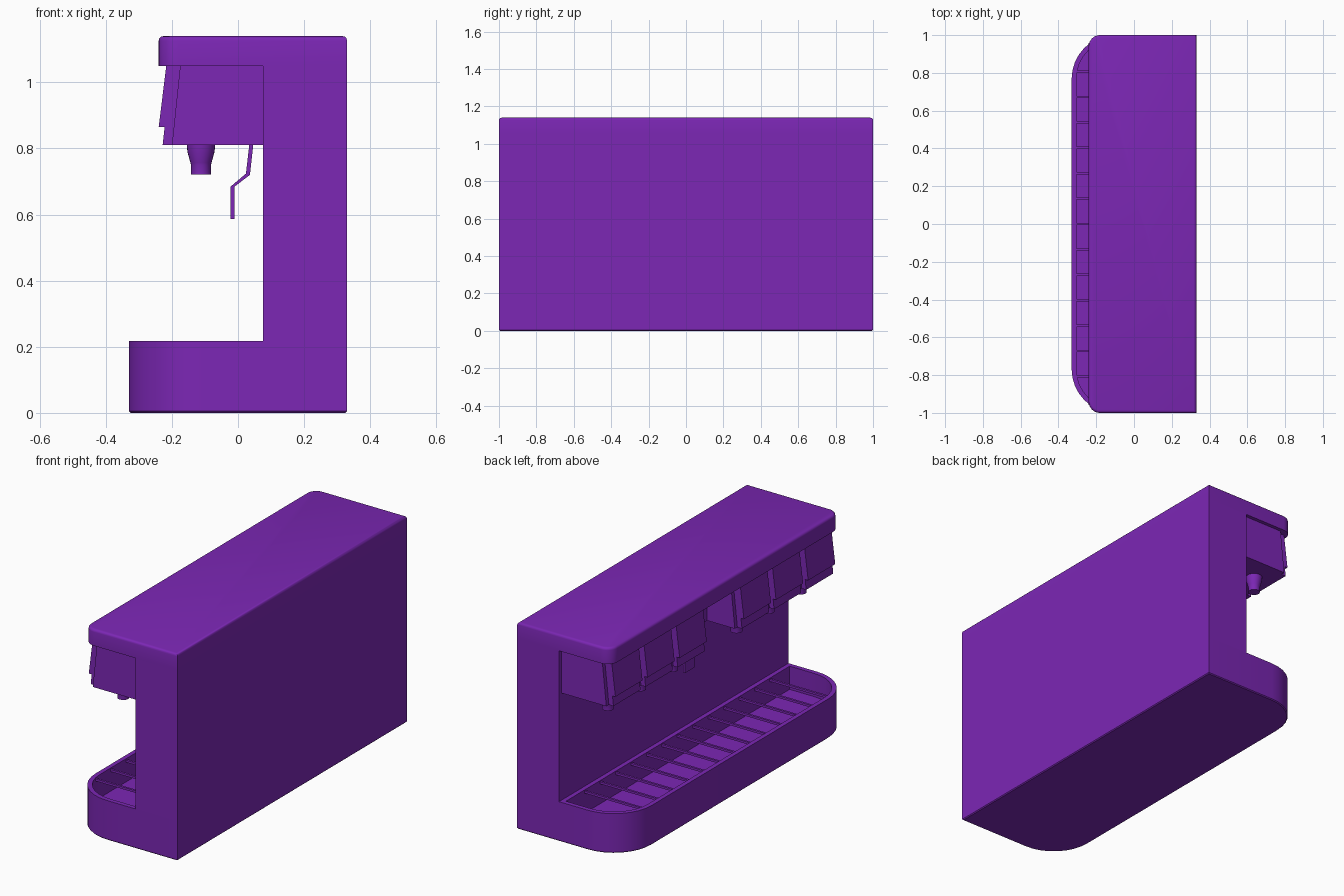
import bpy, bmesh, math

if "Cube" in bpy.data.objects:
    bpy.data.objects.remove(bpy.data.objects["Cube"])

mat = bpy.data.materials.new("purple_plastic")
mat.diffuse_color = (0.2, 0.02, 0.46, 1)
mat.use_nodes = True
mat.node_tree.nodes["Principled BSDF"].inputs["Base Color"].default_value = mat.diffuse_color


def finish(name, bm, smooth=False):
    bmesh.ops.recalc_face_normals(bm, faces=bm.faces[:])
    me = bpy.data.meshes.new(name)
    bm.to_mesh(me)
    bm.free()
    me.materials.append(mat)
    ob = bpy.data.objects.new(name, me)
    bpy.context.collection.objects.link(ob)
    if smooth:
        bpy.ops.object.select_all(action='DESELECT')
        ob.select_set(True)
        bpy.context.view_layer.objects.active = ob
        bpy.ops.object.shade_smooth_by_angle(angle=math.radians(35))
    return ob


def outline(x0, x1, h, r, n=8):
    """Plan outline: square at the back (x1), rounded corners at the front (x0)."""
    pts = [(x1, h)]
    for cy, start in ((h - r, 90), (r - h, 180)):
        for i in range(n + 1):
            a = math.radians(start + 90 * i / n)
            pts.append((x0 + r + r * math.cos(a), cy + r * math.sin(a)))
    return pts + [(x1, -h)]


def loft(name, rings):
    """Skin a list of (points, z) rings and cap both ends."""
    bm = bmesh.new()
    loops = [[bm.verts.new((x, y, z)) for x, y in pts] for pts, z in rings]
    for a, b in zip(loops, loops[1:]):
        for i in range(len(a)):
            j = (i + 1) % len(a)
            bm.faces.new((a[i], a[j], b[j], b[i]))
    bm.faces.new(loops[0])
    bm.faces.new(loops[-1])
    return finish(name, bm, True)


def prism(name, profile, y0, y1):
    """Extrude an xz profile along y."""
    bm = bmesh.new()
    f = bm.faces.new([bm.verts.new((x, y0, z)) for x, z in profile])
    ext = bmesh.ops.extrude_face_region(bm, geom=[f])["geom"]
    bmesh.ops.translate(bm, vec=(0, y1 - y0, 0),
                        verts=[v for v in ext if isinstance(v, bmesh.types.BMVert)])
    return finish(name, bm)


def box(name, x0, x1, y0, y1, z0, z1):
    return prism(name, [(x0, z0), (x1, z0), (x1, z1), (x0, z1)], y0, y1)


def lathe(name, x, y, profile, n=24):
    ring = [(math.cos(2 * math.pi * i / n), math.sin(2 * math.pi * i / n)) for i in range(n)]
    return loft(name, [([(x + r * c, y + r * s) for c, s in ring], z) for r, z in profile])


def inset(x0, x1, h, r, d):
    return outline(x0 + d, x1 - d, h - d, r - d)


# Base with a recessed drip tray
base = (-0.33, 0.33, 1.0, 0.23)
tray = outline(-0.305, 0.05, 0.975, 0.205)
loft("base_with_drip_tray", [(inset(*base, 0.005), 0), (outline(*base), 0.005),
                             (outline(*base), 0.218), (tray, 0.218), (tray, 0.09)])

# Drip grate bars
for k in range(-6, 7):
    y = k * 0.1345
    box(f"grate_bar_{k + 7}", -0.304, 0.05, y - 0.006, y + 0.006, 0.2, 0.212)

# Back column and rounded top cap
box("back_column", 0.075, 0.33, -1, 1, 0.218, 1.05)
cap = (-0.24, 0.33, 1.0, 0.06)
loft("top_cap", [(outline(*cap), 1.05)] +
     [(inset(*cap, 0.014 * (1 - math.cos(a))), 1.126 + 0.014 * math.sin(a))
      for a in (math.radians(d) for d in (0, 30, 60, 90))])

# Two valve housings, each with three front panels and nozzles
housing = [(0.075, 1.05), (0.075, 0.81), (-0.2, 0.81), (-0.175, 1.05)]
panel = [(-0.175, 1.05), (-0.2, 0.81), (-0.228, 0.81), (-0.222, 0.865),
         (-0.24, 0.865), (-0.217, 1.05)]
for side, s in (("left", 1), ("right", -1)):
    prism(f"valve_housing_{side}", housing, s * 0.14, s * 0.98)
    for i in (1, 2, 3):
        y = s * i * 0.28
        prism(f"valve_panel_{side}_{i}", panel, y - 0.118, y + 0.118)
        lathe(f"nozzle_{side}_{i}", -0.112, y,
              [(0.043, 0.81), (0.041, 0.79), (0.032, 0.757), (0.03, 0.75), (0.03, 0.722)])

# Central ice chute and its bent lever
box("ice_chute", -0.03, 0.075, -0.14, 0.14, 0.81, 1.05)
prism("ice_lever", [(0.046, 0.81), (0.036, 0.72), (-0.01, 0.685), (-0.01, 0.587),
                    (-0.023, 0.587), (-0.022, 0.685), (0.024, 0.724), (0.034, 0.81)],
      -0.04, 0.04)
